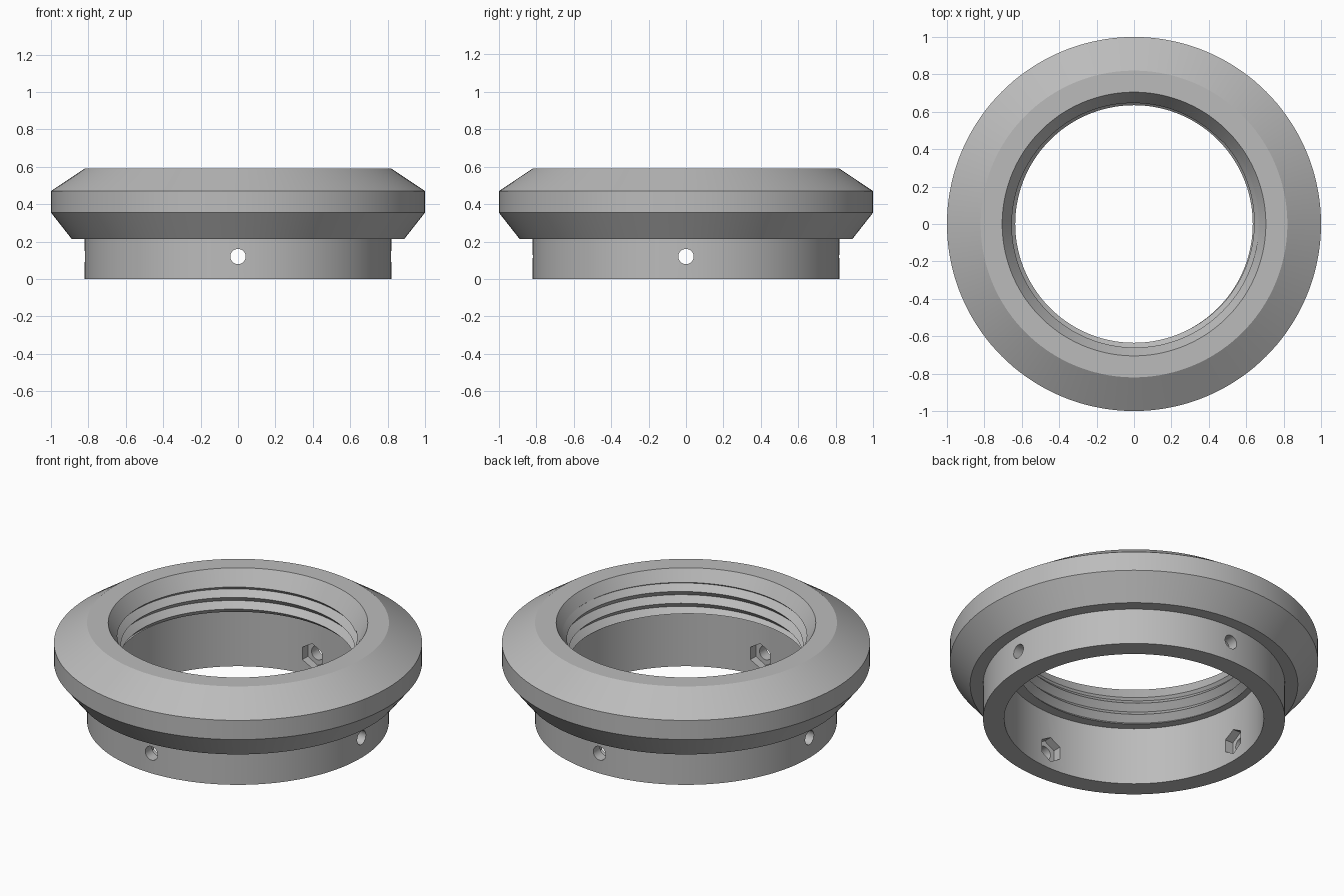
import bpy, bmesh, math
from mathutils import Matrix

old = bpy.data.objects.get("Cube")
if old:
    bpy.data.objects.remove(old, do_unlink=True)

SEGMENTS = 144
PITCH = 0.07
CREST, DEPTH = 0.635, 0.035          # thread crest radius and depth
LEDGE_Z, TOP_Z = 0.345, 0.59
BORE = 0.705

metal = bpy.data.materials.new("grey_metal")
metal.use_nodes = True
grey = (0.5, 0.5, 0.5, 1)
metal.diffuse_color = grey
metal.node_tree.nodes["Principled BSDF"].inputs["Base Color"].default_value = grey


def crest_height(turn):
    """Height of one thread crest at a fraction of a turn."""
    return 0.375 + PITCH * (turn - 0.35)


def cone_radius(z):
    return BORE - 0.625 * (TOP_Z - z)


def thread_radius(z, turn):
    phase = ((z - crest_height(turn)) / PITCH) % 1
    return CREST + DEPTH * (1 - abs(2 * phase - 1))


def thread_top(turn):
    """Where the lead-in cone first meets the thread."""
    z = TOP_Z
    while thread_radius(z, turn) < cone_radius(z):
        z -= 0.0005
    return z


def section(i):
    """Closed ring section at column i."""
    turn = i / SEGMENTS
    wrapped = (i % SEGMENTS) / SEGMENTS
    top = thread_top(wrapped)
    points = [(BORE, 0), (BORE, LEDGE_Z)]
    for k in range(-5, 9):
        z = crest_height(turn) + k * PITCH / 2
        z = min(max(z, LEDGE_Z), top)
        points.append((max(thread_radius(z, wrapped), cone_radius(z)), z))
    points += [(BORE, TOP_Z), (0.82, TOP_Z), (1, 0.47), (1, 0.355),
               (0.89, 0.215), (0.82, 0.215), (0.82, 0)]
    return points


def finish(bm, name):
    mesh = bpy.data.meshes.new(name)
    bm.to_mesh(mesh)
    bm.free()
    obj = bpy.data.objects.new(name, mesh)
    bpy.context.collection.objects.link(obj)
    return obj


# Ring body with its threaded bore
bm = bmesh.new()
columns = []
for i in range(SEGMENTS + 1):
    a = 2 * math.pi * (i % SEGMENTS) / SEGMENTS
    columns.append([bm.verts.new((r * math.cos(a), r * math.sin(a), z))
                    for r, z in section(i)])
for a, b in zip(columns, columns[1:]):
    for j in range(len(a)):
        n = (j + 1) % len(a)
        bm.faces.new((a[j], a[n], b[n], b[j]))
bmesh.ops.remove_doubles(bm, verts=bm.verts, dist=0.00005)
bmesh.ops.recalc_face_normals(bm, faces=bm.faces)
ring = finish(bm, "threaded_collar")
ring.data.materials.append(metal)


def cutter(name, sides, radius, start, end, angle):
    """Prism lying along a radius of the ring."""
    bm = bmesh.new()
    place = (Matrix.Rotation(angle, 4, 'Z')
             @ Matrix.Translation(((start + end) / 2, 0, 0.12))
             @ Matrix.Rotation(math.pi / 2, 4, 'Y')
             @ Matrix.Rotation(math.pi / 2, 4, 'Z'))
    bmesh.ops.create_cone(bm, cap_ends=True, segments=sides, radius1=radius,
                          radius2=radius, depth=end - start, matrix=place)
    obj = finish(bm, name)
    obj.hide_render = True
    return obj


# Four screw holes with hexagonal nut pockets on the inside
cutters = []
for q in range(4):
    angle = q * math.pi / 2
    cutters.append(cutter("screw_hole_cutter", 32, 0.041, 0.6, 0.9, angle))
    cutters.append(cutter("nut_pocket_cutter", 6, 0.075, 0.6, 0.755, angle))
for c in cutters:
    mod = ring.modifiers.new("cut", 'BOOLEAN')
    mod.operation = 'DIFFERENCE'
    mod.solver = 'EXACT'
    mod.object = c

# Bake the cuts and remove the cutters
graph = bpy.context.evaluated_depsgraph_get()
baked = bpy.data.meshes.new_from_object(ring.evaluated_get(graph))
ring.modifiers.clear()
ring.data = baked
for c in cutters:
    bpy.data.objects.remove(c, do_unlink=True)
ring.data.materials.clear()
ring.data.materials.append(metal)

bpy.ops.object.select_all(action='DESELECT')
ring.select_set(True)
bpy.context.view_layer.objects.active = ring
bpy.ops.object.shade_smooth_by_angle(angle=math.radians(25))
